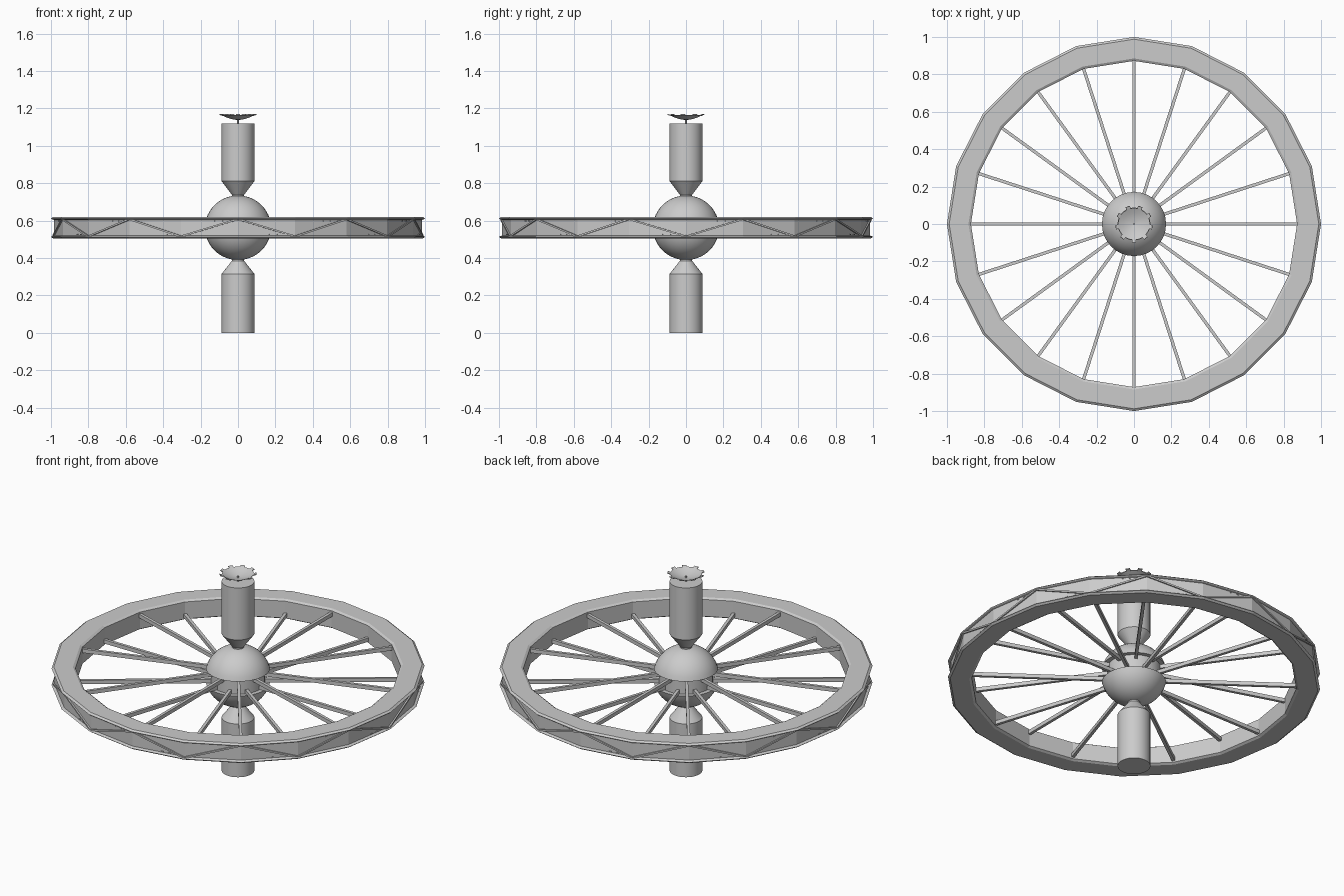
import bpy, bmesh, math
from mathutils import Vector, Matrix

if "Cube" in bpy.data.objects:
    bpy.data.objects.remove(bpy.data.objects["Cube"])

ZC = 0.562          # height of the hub centre
STEP = math.tau / 20


def finish(name, bm, smooth=False):
    bmesh.ops.recalc_face_normals(bm, faces=bm.faces)
    me = bpy.data.meshes.new(name)
    bm.to_mesh(me)
    bm.free()
    ob = bpy.data.objects.new(name, me)
    bpy.context.collection.objects.link(ob)
    if smooth:
        bpy.context.view_layer.objects.active = ob
        ob.select_set(True)
        bpy.ops.object.shade_smooth_by_angle(angle=math.radians(32))
        ob.select_set(False)
    return ob


def lathe(name, profile, n, closed=False, smooth=True):
    bm = bmesh.new()
    rings = [[bm.verts.new((r * math.cos(math.tau * i / n), r * math.sin(math.tau * i / n), z))
              for i in range(n)] for r, z in profile]
    pairs = list(zip(rings, rings[1:]))
    if closed:
        pairs.append((rings[-1], rings[0]))
    for a, b in pairs:
        for i in range(n):
            j = (i + 1) % n
            bm.faces.new((a[i], a[j], b[j], b[i]))
    if not closed:
        bm.faces.new(rings[0])
        bm.faces.new(rings[-1])
    return finish(name, bm, smooth)


def polar(r, a, z):
    return Vector((r * math.cos(a), r * math.sin(a), z))


def bar(bm, p, q, w, h):
    # box from p to q, w wide sideways and h along the other cross axis
    d = q - p
    x = d.normalized()
    up = Vector((0, 0, 1))
    y = up.cross(x).normalized()
    z = x.cross(y)
    m = Matrix((x * d.length, y * w, z * h)).transposed().to_4x4()
    bmesh.ops.create_cube(bm, size=1, matrix=Matrix.Translation((p + q) / 2) @ m)


# twenty-sided rim with chamfered flanges and a slightly recessed outer wall
half = [(0.985, 0.042), (0.995, 0.045), (1.0, 0.049), (0.988, 0.058), (0.885, 0.058), (0.872, 0.05)]
profile = [(r, ZC + z) for r, z in half] + [(r, ZC - z) for r, z in reversed(half)]
lathe("rim", profile, 20, closed=True, smooth=False)

# zigzag struts on the outer wall, peaks on odd corners
bm = bmesh.new()
for k in range(20):
    s = 1 if k % 2 else -1
    bar(bm, polar(0.987, k * STEP, ZC + s * 0.046),
        polar(0.987, (k + 1) * STEP, ZC - s * 0.046), 0.012, 0.009)
finish("rim_lattice", bm)

# rows of small windows along the base of each lattice triangle
bm = bmesh.new()
for k in range(20):
    s = 1 if k % 2 else -1
    a, b = polar(0.986, k * STEP, 0), polar(0.986, (k + 1) * STEP, 0)
    for base, t0 in ((-s, 0.5), (s, 0.05)):
        for i in range(3):
            t = t0 + 0.07 + 0.14 * i
            if t0 < 0.1:
                continue
            for u in ((t,) if base == -s else (1 - t,)):
                p = a.lerp(b, u)
                d = (b - a).normalized() * 0.007
                p.z = ZC + base * 0.037
                bar(bm, p - d, p + d, 0.006, 0.005)
finish("rim_windows", bm)

# spokes, alternating between an upper and a lower level
bm = bmesh.new()
for k in range(20):
    z = ZC + (0.03 if k % 2 else -0.03)
    bar(bm, polar(0.12, k * STEP, z), polar(0.88, k * STEP, z), 0.017, 0.022)
finish("spokes", bm)

# hub sphere in two domes with a groove for the spokes
R, G = 0.177, 0.044
a0 = math.asin(G / R)
arc = [a0 + (math.pi / 2 - 0.06 - a0) * i / 9 for i in range(10)]
dome = [(R * math.cos(a), R * 0.975 * math.sin(a)) for a in arc]
lathe("hub_sphere", [(r, ZC - z) for r, z in reversed(dome)] + [(0.145, ZC - G), (0.145, ZC + G)]
      + [(r, ZC + z) for r, z in dome], 32)

# docking cylinders with conical necks
lathe("lower_cylinder", [(0.088, 0), (0.088, 0.315), (0.033, 0.385), (0.033, 0.42)], 32)
lathe("upper_cylinder", [(0.033, 0.7), (0.033, 0.738), (0.088, 0.812), (0.088, 1.12)], 32)

# shallow dish on a thin stem, with tabs around its edge
lathe("dish_stem", [(0.005, 1.115), (0.005, 1.15)], 8)
bowl = [(0.004, 1.138), (0.03, 1.142), (0.06, 1.151), (0.085, 1.163)]
lathe("dish", bowl + [(r, z + 0.003) for r, z in reversed(bowl)], 36, closed=True)
bm = bmesh.new()
for i in range(9):
    a = math.radians(30 + 40 * i)
    bar(bm, polar(0.082, a, 1.162), polar(0.099, a, 1.168), 0.024, 0.005)
finish("dish_tabs", bm)
